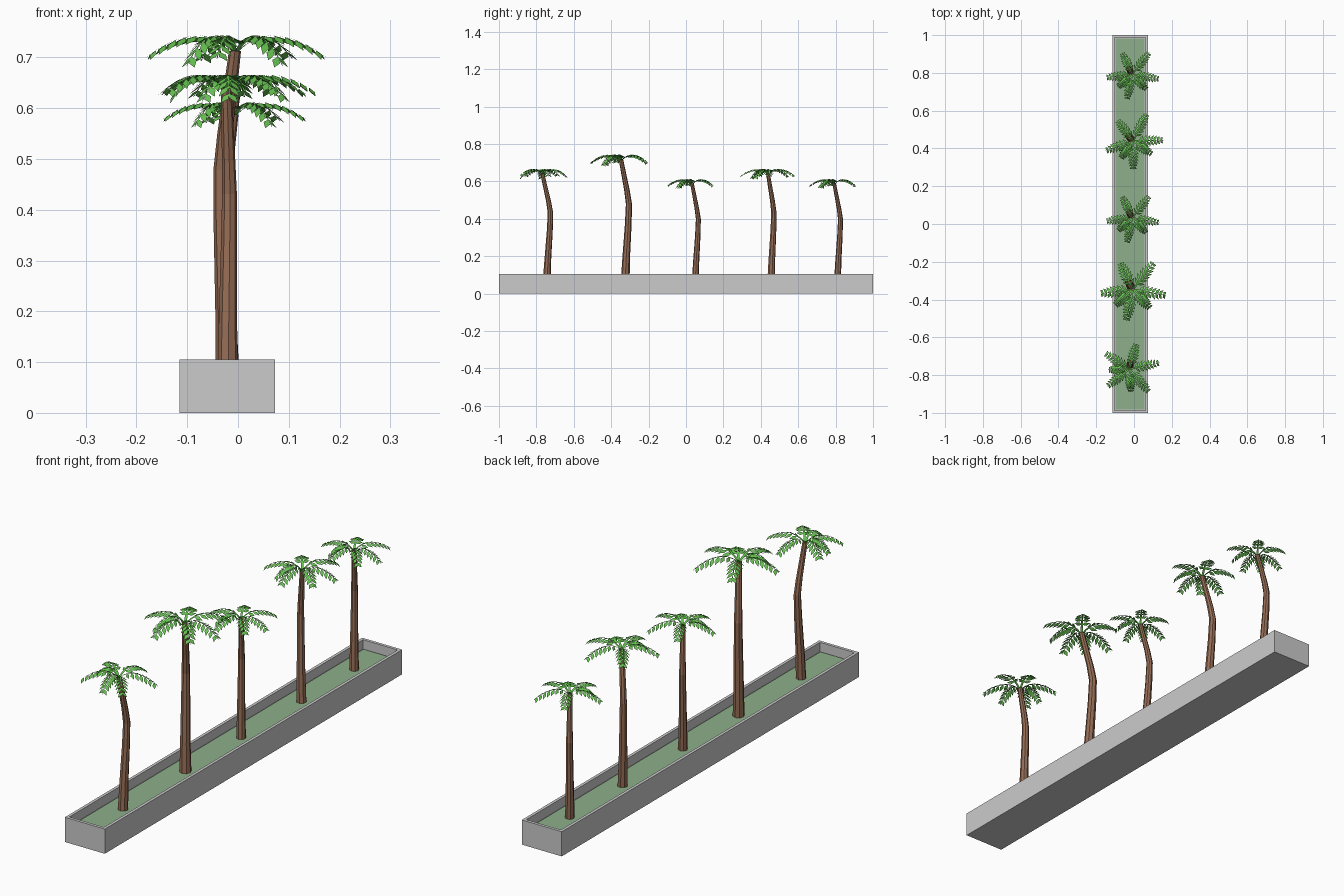
import bpy, bmesh, math
from mathutils import Vector, Matrix

if "Cube" in bpy.data.objects:
    bpy.data.objects.remove(bpy.data.objects["Cube"])


def material(name, rgb):
    m = bpy.data.materials.new(name)
    m.diffuse_color = (*rgb, 1)
    m.use_nodes = True
    m.node_tree.nodes["Principled BSDF"].inputs["Base Color"].default_value = m.diffuse_color
    return m


BARK = material("bark", (0.30, 0.15, 0.09))
LEAF = material("leaf", (0.13, 0.52, 0.08))
GRASS = material("grass", (0.27, 0.43, 0.26))


def finish(name, bm, mat=None, matrix=None):
    me = bpy.data.meshes.new(name)
    bm.to_mesh(me)
    bm.free()
    if mat:
        me.materials.append(mat)
    ob = bpy.data.objects.new(name, me)
    bpy.context.collection.objects.link(ob)
    if matrix:
        ob.matrix_world = matrix
    return ob


# Planter dimensions
X0, X1, TOP, WALL, SOIL = -0.115, 0.073, 0.105, 0.018, 0.068
CX = (X0 + X1) / 2


# Planter trough: box with its top inset and pushed down
def planter():
    bm = bmesh.new()
    bmesh.ops.create_cube(bm, size=1, matrix=Matrix.Translation((CX, 0, TOP / 2))
                          @ Matrix.Diagonal((X1 - X0, 2, TOP, 1)))
    bm.normal_update()
    top = [f for f in bm.faces if f.normal.z > 0.9]
    bmesh.ops.inset_region(bm, faces=top, thickness=WALL)
    inner = bmesh.ops.extrude_face_region(bm, geom=top)
    verts = [g for g in inner["geom"] if isinstance(g, bmesh.types.BMVert)]
    bmesh.ops.delete(bm, geom=top, context='FACES')
    bmesh.ops.translate(bm, verts=verts, vec=(0, 0, SOIL - 0.003 - TOP))
    bmesh.ops.recalc_face_normals(bm, faces=bm.faces)
    finish("planter", bm)

    # Grass bed
    bm = bmesh.new()
    bmesh.ops.create_grid(bm, x_segments=1, y_segments=1, size=0.5,
                          matrix=Matrix.Translation((CX, 0, SOIL))
                          @ Matrix.Diagonal((X1 - X0 - 2 * WALL, 2 - 2 * WALL, 1, 1)))
    finish("grass_bed", bm, GRASS)


# Bent, tapering trunk: x, y, z, radius
PATH = [(0, 0, -0.005, 0.0235), (-0.004, 0.005, 0.12, 0.0205), (-0.010, 0.016, 0.30, 0.018),
        (-0.012, 0.020, 0.41, 0.0165), (-0.006, 0.010, 0.48, 0.015), (0.014, -0.022, 0.645, 0.012)]
SIDES = 8


def trunk(name, matrix):
    bm = bmesh.new()
    rings = []
    for x, y, z, r in PATH:
        rings.append([bm.verts.new((x + r * math.cos(a), y + r * math.sin(a), z))
                      for a in (2 * math.pi * i / SIDES for i in range(SIDES))])
    for a, b in zip(rings, rings[1:]):
        for i in range(SIDES):
            j = (i + 1) % SIDES
            bm.faces.new((a[i], a[j], b[j], b[i]))
    bm.faces.new(rings[-1])
    bm.faces.new(rings[0][::-1])
    finish(name, bm, BARK, matrix)


# Frond directions in degrees, reach, tip drop
FRONDS = [(350, 0.181, 0.042), (52, 0.183, 0.045), (115, 0.158, 0.050), (187, 0.175, 0.042),
          (222, 0.128, 0.060), (258, 0.170, 0.045), (313, 0.138, 0.060)]
CROWN = Vector((0.014, -0.022, 0.675))
LEAFLETS = 7


def frond(bm, angle, reach, drop):
    out = Vector((math.cos(angle), math.sin(angle), 0))
    side = Vector((-out.y, out.x, 0))

    def spine(t):
        if t < 0.4:
            z = -0.036 * (1 - t / 0.4) ** 2
        else:
            z = -drop * ((t - 0.4) / 0.6) ** 2
        return CROWN + out * (reach * t) + Vector((0, 0, z))

    # Stem strip
    steps = 8
    prev = None
    for i in range(steps + 1):
        t = i / steps
        w = 0.005 * (1 - t) + 0.0008
        cur = [bm.verts.new(spine(t) + side * w), bm.verts.new(spine(t) - side * w)]
        if prev:
            bm.faces.new((prev[0], prev[1], cur[1], cur[0]))
        prev = cur

    # Paired pointed leaflets
    for i in range(LEAFLETS):
        t = 0.20 + 0.70 * i / (LEAFLETS - 1)
        root = spine(t)
        tangent = (spine(t + 0.03) - root).normalized()
        length = 0.021 + 0.025 * math.sin(math.pi * min(1, 0.12 + t * 0.85))
        for s in (1, -1):
            d = (tangent * 0.62 + side * s * 0.78 + Vector((0, 0, -0.38))).normalized()
            across = (tangent - d * tangent.dot(d)).normalized()
            pts = [root, root + d * length * 0.45 - across * 0.0085,
                   root + d * length, root + d * length * 0.45 + across * 0.0085]
            vs = [bm.verts.new(p) for p in pts]
            bm.faces.new(vs if s < 0 else vs[::-1])


def crown(name, matrix):
    bm = bmesh.new()
    for deg, reach, drop in FRONDS:
        frond(bm, math.radians(deg), reach, drop)
    bm.normal_update()
    for f in bm.faces:
        if f.normal.z < 0:
            f.normal_flip()
    finish(name, bm, LEAF, matrix)


planter()

# Row of palms: base y, scale, turn in degrees
PALMS = [(-0.745, 0.886, -40), (-0.325, 1.0, 0), (0.05, 0.805, 0),
         (0.455, 0.886, 12), (0.81, 0.805, 0)]
for n, (y, s, turn) in enumerate(PALMS, 1):
    place = (Matrix.Translation((-0.02, y, SOIL)) @ Matrix.Rotation(math.radians(turn), 4, 'Z')
             @ Matrix.Scale(s, 4))
    trunk(f"palm_trunk_{n}", place)
    crown(f"palm_crown_{n}", place)
